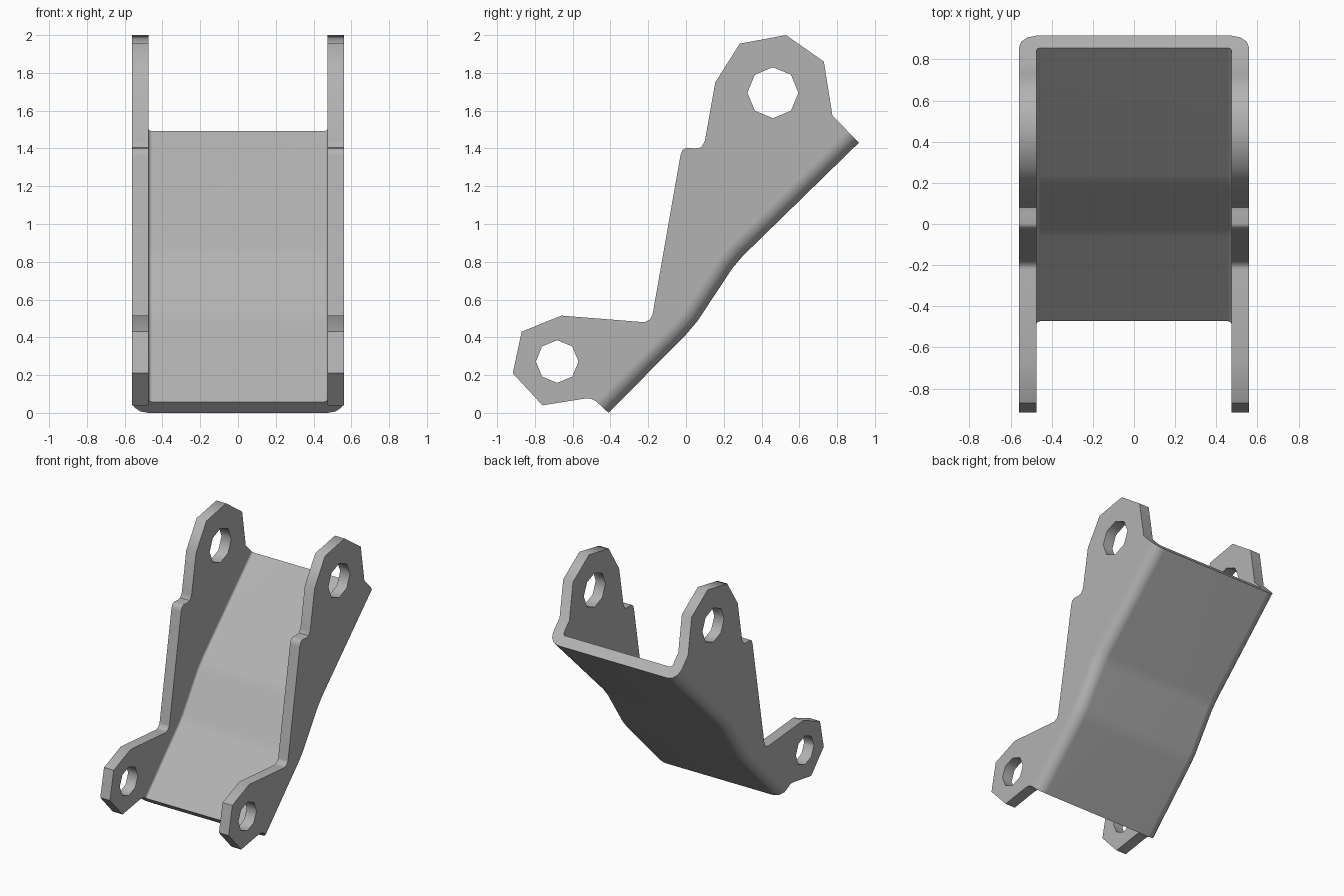
import bpy, bmesh, math
from mathutils import Vector

cube = bpy.data.objects.get("Cube")
if cube:
    bpy.data.objects.remove(cube, do_unlink=True)

HALF_WIDTH = 0.56
WALL = 0.085

grey = bpy.data.materials.new("plain grey")
grey.use_nodes = True
color = (0.45, 0.45, 0.45, 1)
grey.diffuse_color = color
grey.node_tree.nodes["Principled BSDF"].inputs["Base Color"].default_value = color


def prism(name, outline, half, round_count=0, radius=0, segments=3):
    """Extrude a (y, z) outline across x; round the rims of its first points."""
    bm = bmesh.new()
    left = [bm.verts.new((half, y, z)) for y, z in outline]
    right = [bm.verts.new((-half, y, z)) for y, z in outline]
    bm.faces.new(left)
    bm.faces.new(right[::-1])
    n = len(outline)
    for i in range(n):
        j = (i + 1) % n
        bm.faces.new((left[j], left[i], right[i], right[j]))
    bmesh.ops.recalc_face_normals(bm, faces=bm.faces)
    if round_count:
        rims = [bm.edges.get((side[i], side[i + 1]))
                for side in (left, right) for i in range(round_count - 1)]
        bmesh.ops.bevel(bm, geom=rims, offset=radius, segments=segments,
                        profile=0.5, affect='EDGES')
    mesh = bpy.data.meshes.new(name)
    bm.to_mesh(mesh)
    bm.free()
    mesh.materials.append(grey)
    obj = bpy.data.objects.new(name, mesh)
    bpy.context.collection.objects.link(obj)
    return obj


def offset_path(path, distance):
    """Shift an open path sideways with mitred joints."""
    result = []
    for i, p in enumerate(path):
        normals = []
        for a, b in ((i - 1, i), (i, i + 1)):
            if a >= 0 and b < len(path):
                d = (path[b] - path[a]).normalized()
                normals.append(Vector((-d.y, d.x)))
        m = sum(normals, Vector((0, 0))).normalized()
        result.append(p + m * (distance / m.dot(normals[0])))
    return result


# Bent back of the channel, from bottom to top
spine = [Vector(p) for p in ((-0.41, 0), (0.0, 0.415), (0.06, 0.485),
                             (0.245, 0.765), (0.30, 0.83), (0.915, 1.43))]

# Upper lug, step, front edge and lower lug
cheek = [(0.775, 1.575), (0.73, 1.86), (0.53, 2.0), (0.285, 1.955),
         (0.155, 1.75), (0.10, 1.44), (0.08, 1.405), (0.05, 1.40),
         (0.0, 1.403), (-0.02, 1.39), (-0.03, 1.36), (-0.177, 0.52),
         (-0.19, 0.495), (-0.22, 0.48), (-0.66, 0.515), (-0.87, 0.43),
         (-0.917, 0.21), (-0.76, 0.04), (-0.54, 0.075), (-0.505, 0.075),
         (-0.478, 0.063)]

bracket = prism("channel_bracket", [tuple(p) for p in spine] + cheek,
                HALF_WIDTH, len(spine), WALL)

# Channel cutter: inner side of the back, run past both ends
inner = offset_path(spine, WALL)
inner[0] += (inner[0] - inner[1]).normalized()
inner[-1] += (inner[-1] - inner[-2]).normalized()
away = Vector((-2, 2))
outline = [tuple(p) for p in inner + [inner[-1] + away, inner[0] + away]]
cutters = [prism("channel_cutter", outline, HALF_WIDTH - WALL,
                 len(inner), 0.02, 2)]

# Octagonal pin holes through both cheeks
for name, y, z, r in (("upper_pin_hole", 0.46, 1.695, 0.135),
                      ("lower_pin_hole", -0.682, 0.272, 0.113)):
    ring = [(y + r * math.cos(k * math.pi / 4), z + r * math.sin(k * math.pi / 4))
            for k in range(8)]
    cutters.append(prism(name, ring, 1))

for cutter in cutters:
    mod = bracket.modifiers.new(cutter.name, 'BOOLEAN')
    mod.operation = 'DIFFERENCE'
    mod.solver = 'EXACT'
    mod.object = cutter

# Bake the cuts, then shade smooth with sharp rims
bpy.context.view_layer.update()
graph = bpy.context.evaluated_depsgraph_get()
cut_mesh = bpy.data.meshes.new_from_object(bracket.evaluated_get(graph))
bracket.modifiers.clear()
bracket.data = cut_mesh
for cutter in cutters:
    bpy.data.objects.remove(cutter, do_unlink=True)

bpy.ops.object.select_all(action='DESELECT')
bracket.select_set(True)
bpy.context.view_layer.objects.active = bracket
bpy.ops.object.shade_smooth_by_angle(angle=math.radians(50))
weighted = bracket.modifiers.new("even_normals", 'WEIGHTED_NORMAL')
weighted.keep_sharp = True
